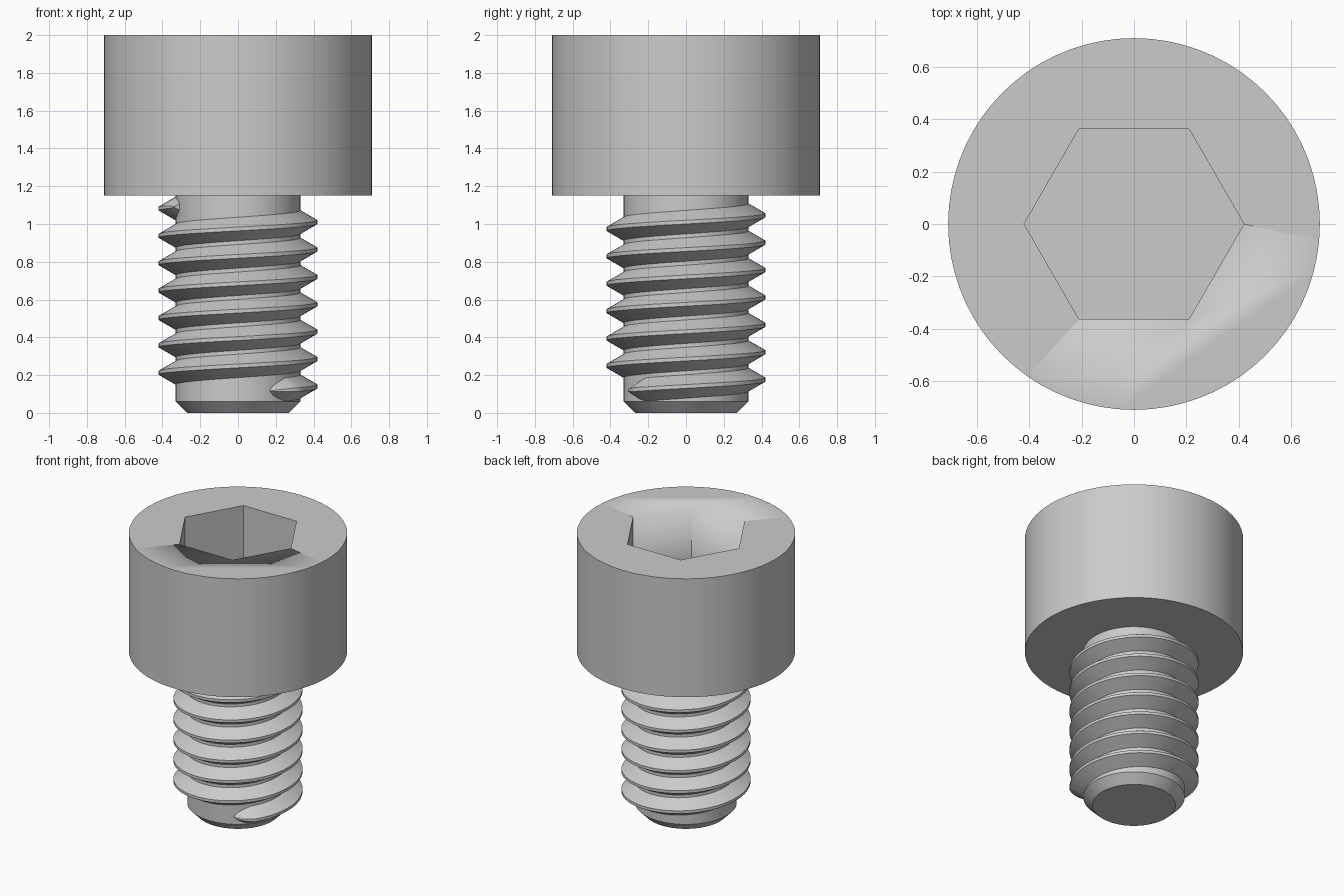
import bpy, bmesh
from math import cos, sin, radians, sqrt, pi

SHAFT_R, CREST_R, PITCH = 0.33, 0.42, 0.145
HEAD_R, HEAD_Z, TOP = 0.71, 1.15, 2.0

cube = bpy.data.objects.get("Cube")
if cube:
    bpy.data.objects.remove(cube, do_unlink=True)

steel = bpy.data.materials.new("grey_steel")
steel.use_nodes = True
steel.diffuse_color = (0.6, 0.6, 0.6, 1)
steel.node_tree.nodes["Principled BSDF"].inputs["Base Color"].default_value = steel.diffuse_color


def finish(name, bm):
    """Turn a bmesh into a named, smooth-shaded steel object."""
    bmesh.ops.recalc_face_normals(bm, faces=bm.faces)
    mesh = bpy.data.meshes.new(name)
    bm.to_mesh(mesh)
    bm.free()
    mesh.materials.append(steel)
    obj = bpy.data.objects.new(name, mesh)
    bpy.context.collection.objects.link(obj)
    bpy.ops.object.select_all(action="DESELECT")
    obj.select_set(True)
    bpy.context.view_layer.objects.active = obj
    bpy.ops.object.shade_smooth_by_angle(angle=radians(30))
    return obj


def ring(bm, radius, z, sides):
    return [bm.verts.new((radius * cos(2 * pi * i / sides),
                          radius * sin(2 * pi * i / sides), z)) for i in range(sides)]


def join(bm, a, b):
    for i in range(len(a)):
        j = (i + 1) % len(a)
        bm.faces.new((a[i], a[j], b[j], b[i]))


def stack(profile, sides):
    """Closed solid through rings given as (radius, z)."""
    bm = bmesh.new()
    rings = [ring(bm, r, z, sides) for r, z in profile]
    for a, b in zip(rings, rings[1:]):
        join(bm, a, b)
    bm.faces.new(rings[0])
    bm.faces.new(rings[-1])
    return bm


# Head with a hexagonal socket
head = finish("socket_head", stack([(HEAD_R, HEAD_Z), (HEAD_R, TOP)], 72))
cutter = finish("socket_cutter", stack([(0.42, TOP - 0.45), (0.42, TOP + 0.1)], 6))
cutter.hide_render = True
cut = head.modifiers.new("socket", "BOOLEAN")
cut.operation = "DIFFERENCE"
cut.solver = "EXACT"
cut.object = cutter
bpy.context.view_layer.objects.active = head
bpy.ops.object.modifier_apply(modifier=cut.name)
bpy.data.objects.remove(cutter, do_unlink=True)

# Shaft with a chamfered tip
finish("shaft", stack([(0.27, 0), (SHAFT_R, 0.06), (SHAFT_R, HEAD_Z + 0.02)], 72))

# Helical thread, tapering away at both ends
START, END, FADE, STEP = -60, 6 * 360 + 202, 20, 5
bm = bmesh.new()
sections = []
for k in range((END - START) // STEP + 1):
    deg = START + k * STEP
    near_end = min(deg - START, END - deg)
    t = max(0.02, sqrt(min(1, near_end / FADE)))
    mid = 0.14 + PITCH * deg / 360
    a = radians(deg)
    inner, outer = SHAFT_R - 0.01, SHAFT_R + (CREST_R - SHAFT_R) * t
    section = [(inner, -0.068), (outer, -0.01), (outer, 0.01), (inner, 0.068)]
    sections.append([bm.verts.new((r * cos(a), r * sin(a), mid + h * t)) for r, h in section])
for a, b in zip(sections, sections[1:]):
    join(bm, a, b)
bm.faces.new(sections[0])
bm.faces.new(sections[-1])
finish("thread", bm)
